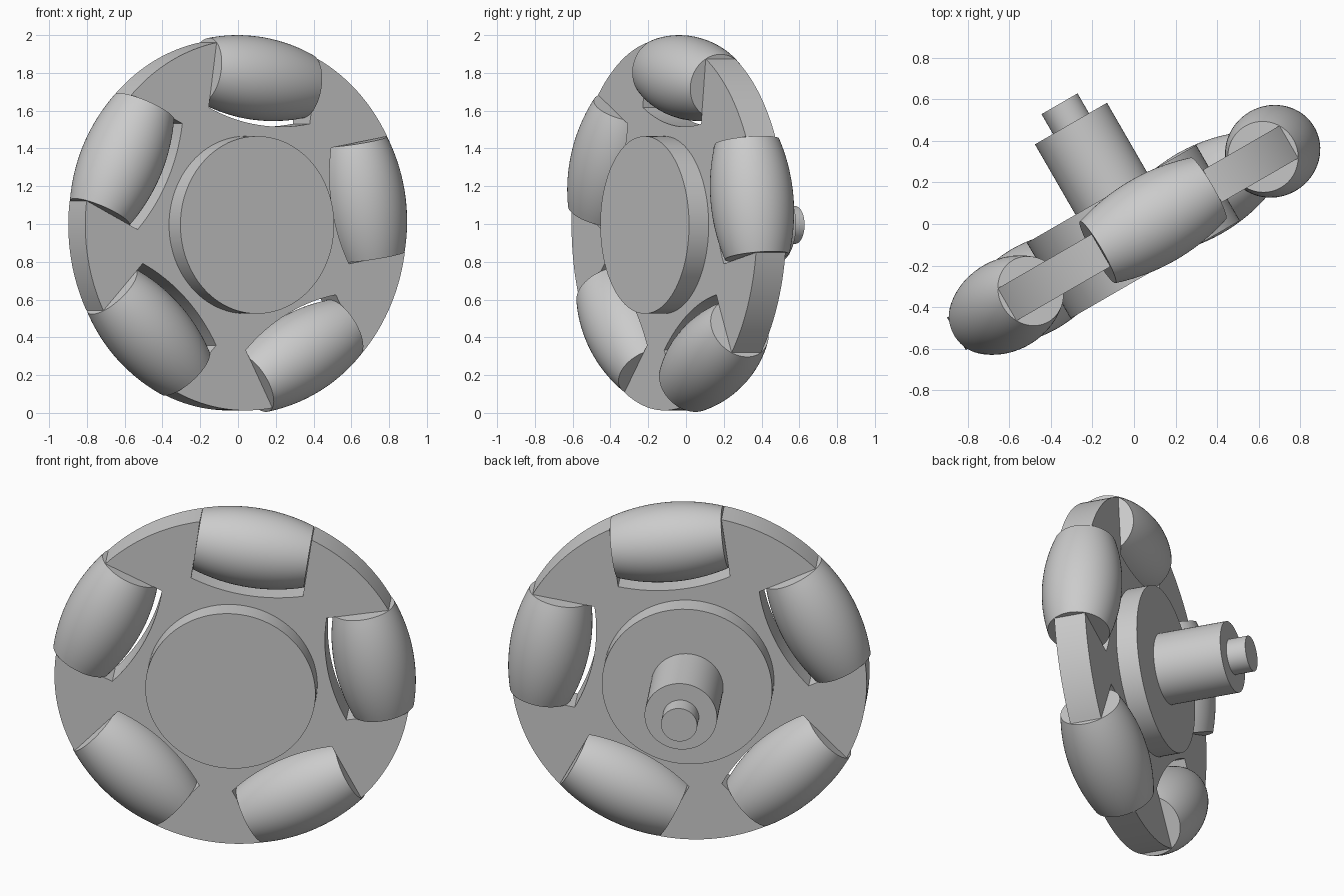
import bpy, bmesh
from math import radians, sin, cos, sqrt, asin, pi
from mathutils import Matrix

cube = bpy.data.objects.get("Cube")
if cube:
    bpy.data.objects.remove(cube, do_unlink=True)

# Main dimensions
COUNT = 5
FIRST_ANGLE = radians(10)
RIM = 0.982          # plate radius
THICK = 0.18         # plate thickness
ROLL_OUT = 1.005     # rolling radius of the roller barrels
ROLL_DIST = 0.785    # roller axle distance from the wheel centre
HALF = 0.31          # half length of a roller
GAP = 0.03           # clearance under a roller
WHEEL = Matrix.Translation((-0.003, -0.037, 0.995)) @ Matrix.Rotation(radians(30), 4, 'Z')

grey = bpy.data.materials.new("plain grey")
grey.use_nodes = True
colour = (0.6, 0.6, 0.6, 1)
grey.diffuse_color = colour
grey.node_tree.nodes["Principled BSDF"].inputs["Base Color"].default_value = colour


def finish(name, bm, matrix):
    """Turn a bmesh into a smooth object with sharp edges."""
    bmesh.ops.recalc_face_normals(bm, faces=bm.faces[:])
    mesh = bpy.data.meshes.new(name)
    bm.to_mesh(mesh)
    bm.free()
    mesh.materials.append(grey)
    ob = bpy.data.objects.new(name, mesh)
    bpy.context.collection.objects.link(ob)
    ob.matrix_world = matrix
    bpy.ops.object.select_all(action='DESELECT')
    ob.select_set(True)
    bpy.context.view_layer.objects.active = ob
    bpy.ops.object.shade_smooth_by_angle(angle=radians(30))
    return ob


def lathe(name, profile, matrix, sides=64):
    """Revolve (radius, height) pairs around local z and cap both ends."""
    bm = bmesh.new()
    rings = [[bm.verts.new((r * cos(2 * pi * i / sides), r * sin(2 * pi * i / sides), h))
              for i in range(sides)] for r, h in profile]
    for low, high in zip(rings, rings[1:]):
        for i in range(sides):
            j = (i + 1) % sides
            bm.faces.new((low[i], low[j], high[j], high[i]))
    bm.faces.new(rings[0][::-1])
    bm.faces.new(rings[-1])
    return finish(name, bm, matrix)


def barrel(t):
    """Roller radius at distance t from its middle."""
    return sqrt(ROLL_OUT ** 2 - t * t) - ROLL_DIST


def steps(a, b, n):
    return [a + (b - a) * i / n for i in range(n + 1)]


# Wheel plate: round outline with a curved-floor notch for every roller
outline = []
pitch = 2 * pi / COUNT
half_angle = asin((HALF + 0.002) / RIM)
for k in range(COUNT):
    a = FIRST_ANGLE + k * pitch
    for t in steps(-HALF - 0.002, HALF + 0.002, 16):
        r = ROLL_DIST - barrel(t) - GAP
        outline.append((r * cos(a) - t * sin(a), r * sin(a) + t * cos(a)))
    for b in steps(a + half_angle, a + pitch - half_angle, 20):
        outline.append((RIM * cos(b), RIM * sin(b)))
bm = bmesh.new()
face = bm.faces.new([bm.verts.new((x, -THICK / 2, z)) for x, z in outline])
ext = bmesh.ops.extrude_face_region(bm, geom=[face], use_keep_orig=True)
new_verts = [g for g in ext["geom"] if isinstance(g, bmesh.types.BMVert)]
bmesh.ops.translate(bm, verts=new_verts, vec=(0, THICK, 0))
finish("wheel_plate", bm, WHEEL)

# Barrel rollers seated in the notches
for k in range(COUNT):
    turn = Matrix.Rotation(-(FIRST_ANGLE + k * pitch), 4, 'Y')
    lathe(f"roller_{k + 1}", [(barrel(t), t) for t in steps(-HALF, HALF, 20)],
          WHEEL @ turn @ Matrix.Translation((ROLL_DIST, 0, 0)))

# Hub, motor body and shaft along the wheel axis (local z points to the back)
AXIS = WHEEL @ Matrix.Rotation(radians(-90), 4, 'X')
for name, radius, start, end in (("hub", 0.47, -0.21, 0.21),
                                 ("motor_body", 0.2, 0.2, 0.6),
                                 ("motor_shaft", 0.1, 0.59, 0.71)):
    lathe(name, [(radius, start), (radius, end)], AXIS, 96)
